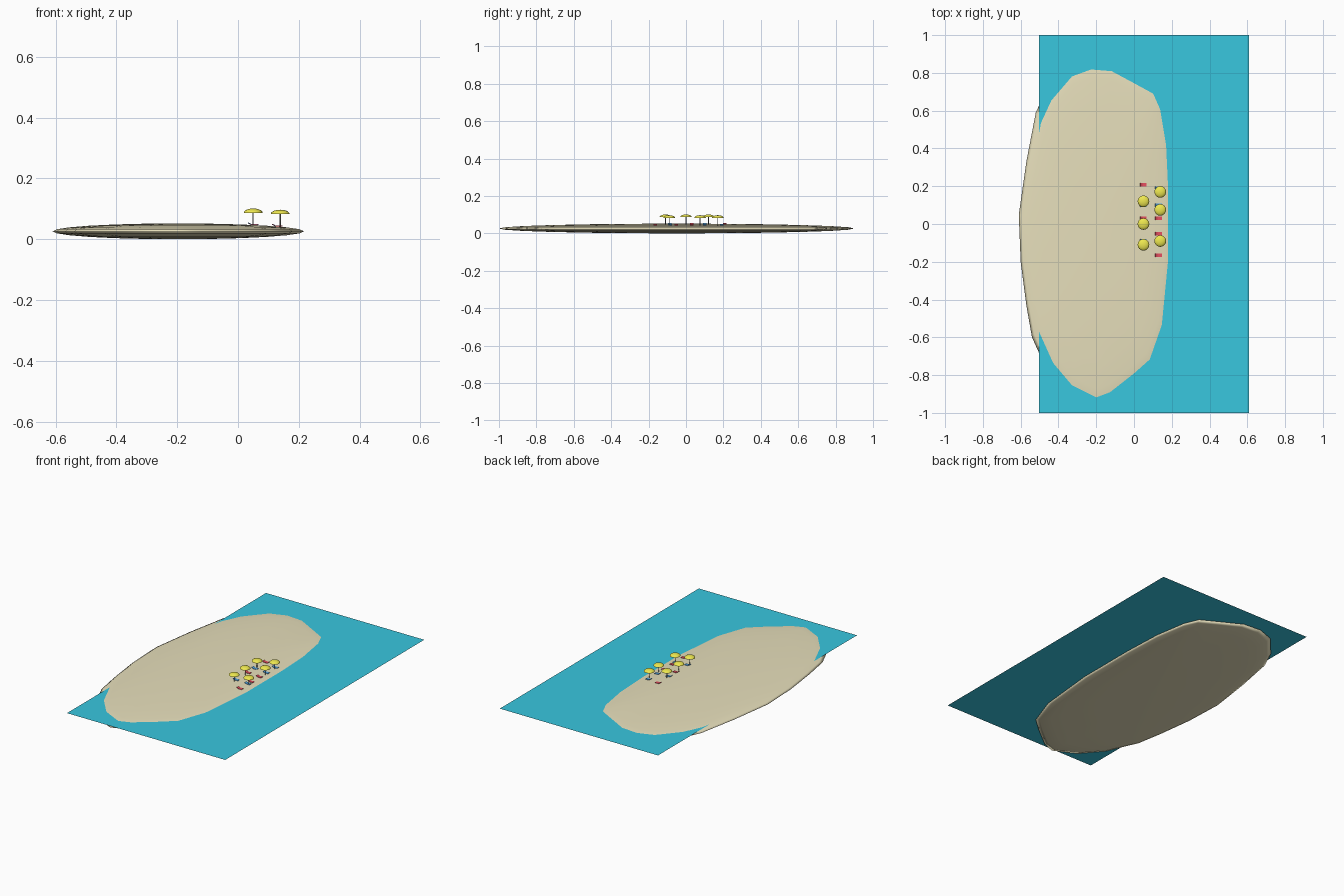
import bpy, bmesh, math
from mathutils import Matrix, Vector

if "Cube" in bpy.data.objects:
    bpy.data.objects.remove(bpy.data.objects["Cube"])

def mat(name, c):
    m = bpy.data.materials.new(name)
    m.diffuse_color = (*c, 1)
    m.use_nodes = True
    m.node_tree.nodes["Principled BSDF"].inputs["Base Color"].default_value = m.diffuse_color
    return m

SAND = mat("sand", (0.80, 0.74, 0.50))
WATER = mat("water", (0.04, 0.57, 0.74))
YELLOW = mat("yellow", (0.85, 0.80, 0.08))
DARK = mat("pole_grey", (0.25, 0.25, 0.25))
RED = mat("red", (0.80, 0.08, 0.12))
BLUE = mat("blue", (0.10, 0.40, 0.80))

def finish(bm, name, material, smooth=False):
    bmesh.ops.recalc_face_normals(bm, faces=bm.faces)
    me = bpy.data.meshes.new(name)
    bm.to_mesh(me)
    bm.free()
    me.materials.append(material)
    for p in me.polygons:
        p.use_smooth = smooth
    ob = bpy.data.objects.new(name, me)
    bpy.context.collection.objects.link(ob)
    return ob

# Island: an irregular shoreline swept through a flattened dome profile
CX, CY, CZ, H = -0.2, -0.05, 0.026, 0.026
RIM = [(-.61, .05), (-.57, .33), (-.52, .59), (-.46, .72), (-.34, .86), (-.23, .90),
       (-.11, .89), (.02, .82), (.13, .76), (.17, .67), (.205, .46), (.217, .2),
       (.217, -.2), (.18, -.58), (.11, -.78), (.02, -.86), (-.12, -.97), (-.2, -1.0),
       (-.34, -.93), (-.45, -.80), (-.54, -.60), (-.57, -.43), (-.6, -.2)]
bm = bmesh.new()
rings = []
LEVELS = 12
for k in range(1, LEVELS):
    a = -math.pi / 2 + math.pi * k / LEVELS
    s, z = math.cos(a), CZ + H * math.sin(a)
    rings.append([bm.verts.new((CX + (x - CX) * s, CY + (y - CY) * s, z)) for x, y in RIM])
n = len(RIM)
for lo, hi in zip(rings, rings[1:]):
    for i in range(n):
        j = (i + 1) % n
        bm.faces.new((lo[i], lo[j], hi[j], hi[i]))
for ring, z in ((rings[0], CZ - H), (rings[-1], CZ + H)):
    tip = bm.verts.new((CX, CY, z))
    for i in range(n):
        bm.faces.new((ring[i], ring[(i + 1) % n], tip))
finish(bm, "island", SAND, True)

# Sea surface: one flat sheet
bm = bmesh.new()
bm.faces.new([bm.verts.new((x, y, 0.036)) for x, y in
              ((-.503, -1), (.61, -1), (.61, 1), (-.503, 1))])
finish(bm, "sea", WATER)

def ground(x, y):
    r = math.hypot((x - CX) / 0.417, (y - CY) / 0.95)
    return CZ + H * math.sqrt(max(0, 1 - r * r))

# Parasols: thin pole and shallow open dome
def parasol(x, y, top):
    z0, brim = ground(x, y) - 0.004, top - 0.014
    bm = bmesh.new()
    bmesh.ops.create_cone(bm, cap_ends=True, segments=8, radius1=0.0018, radius2=0.0018,
                          depth=top - 0.002 - z0,
                          matrix=Matrix.Translation((x, y, (top - 0.002 + z0) / 2)))
    finish(bm, "parasol_pole", DARK, True)
    bm = bmesh.new()
    bmesh.ops.create_uvsphere(bm, u_segments=16, v_segments=10, radius=1)
    bmesh.ops.delete(bm, geom=[v for v in bm.verts if v.co.z < -0.01], context='VERTS')
    for v in bm.verts:
        v.co = Vector((x + v.co.x * 0.031, y + v.co.y * 0.031, brim + v.co.z * 0.014))
    finish(bm, "parasol_canopy", YELLOW, True)

for y in (0.12, 0.0, -0.11):
    parasol(0.05, y, 0.101)
for y in (0.17, 0.075, -0.09):
    parasol(0.139, y, 0.097)

# Sun loungers: flat seat with a slightly raised back
def lounger(x, y, material):
    z = ground(x, y) + 0.002
    bm = bmesh.new()
    for dx, length, tilt in ((0.005, 0.024, 0), (-0.012, 0.012, 0.5)):
        m = (Matrix.Translation((x + dx, y, z + 0.003 * (tilt > 0)))
             @ Matrix.Rotation(tilt, 4, 'Y') @ Matrix.Diagonal((length, 0.019, 0.0025, 1)))
        bmesh.ops.create_cube(bm, size=1, matrix=m)
    finish(bm, "lounger", material)

for x, y in ((0.05, 0.208), (0.05, 0.03), (0.13, 0.03), (0.13, -0.052), (0.13, -0.165)):
    lounger(x, y, RED)
for x, y in ((0.05, 0.1), (0.05, -0.088), (0.13, 0.19), (0.13, 0.1), (0.13, -0.085)):
    lounger(x, y, BLUE)
